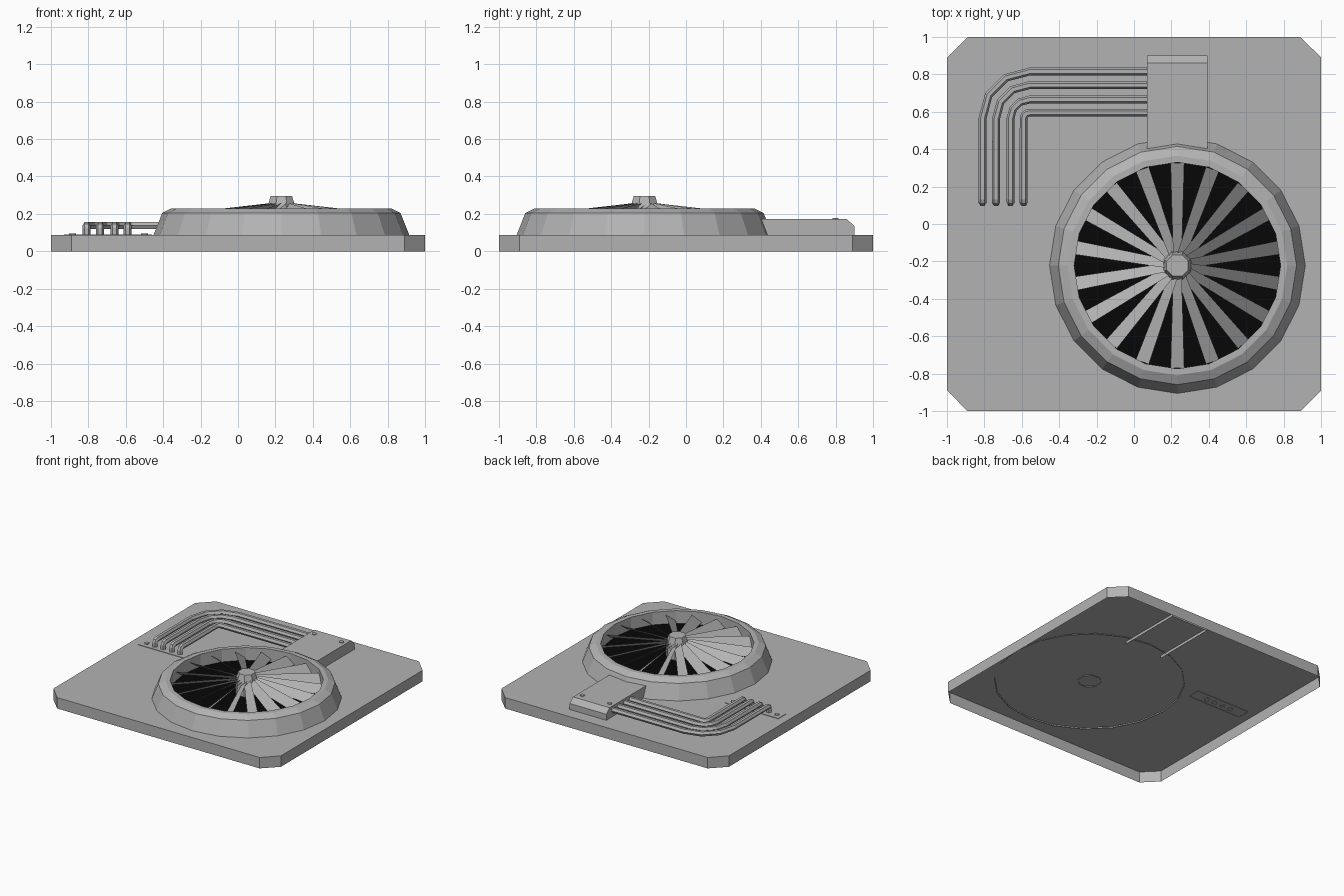
import bpy, bmesh
from math import pi, sin, cos
from mathutils import Vector

if "Cube" in bpy.data.objects:
    bpy.data.objects.remove(bpy.data.objects["Cube"])

FX, FY = 0.232, -0.222    # fan centre
TOP = 0.087               # height of base sheet
SIDES, BLADES = 20, 18


def make(name, verts, faces, mat=None):
    me = bpy.data.meshes.new(name)
    me.from_pydata(verts, [], faces)
    if mat:
        me.materials.append(mat)
    ob = bpy.data.objects.new(name, me)
    bpy.context.collection.objects.link(ob)
    return ob


def recalc(ob):
    bm = bmesh.new()
    bm.from_mesh(ob.data)
    bmesh.ops.recalc_face_normals(bm, faces=bm.faces)
    bm.to_mesh(ob.data)
    bm.free()


def lathe(name, profile, n, cx, cy, cap=False, phase=0.0, mat=None):
    """Revolve (radius, z) pairs from outside bottom upward, optional top cap."""
    verts, faces = [], []
    for r, z in profile:
        for i in range(n):
            a = phase + 2 * pi * i / n
            verts.append((cx + r * cos(a), cy + r * sin(a), z))
    for k in range(len(profile) - 1):
        for i in range(n):
            j = (i + 1) % n
            faces.append((k * n + i, k * n + j, (k + 1) * n + j, (k + 1) * n + i))
    if cap:
        faces.append([(len(profile) - 1) * n + i for i in range(n)])
    return make(name, verts, faces, mat)


def bolt(name, x, y, z):
    return lathe(name, [(0.019, z - 0.002), (0.019, z + 0.005)], 6, x, y, cap=True)


# base plate: chamfered square sheet with a skirt, open underneath
c = 0.89
outline = [(-c, -1), (c, -1), (1, -c), (1, c), (c, 1), (-c, 1), (-1, c), (-1, -c)]
verts = [(x, y, z) for z in (0, TOP) for x, y in outline]
faces = [(i, (i + 1) % 8, (i + 1) % 8 + 8, i + 8) for i in range(8)] + [list(range(8, 16))]
make("base_plate", verts, faces)

# fan housing ring and dark well floor
black = bpy.data.materials.new("dark")
black.diffuse_color = (0.002, 0.002, 0.002, 1)
black.use_nodes = True
black.node_tree.nodes["Principled BSDF"].inputs["Base Color"].default_value = black.diffuse_color
lathe("fan_housing", [(0.687, TOP - 0.008), (0.637, 0.205), (0.587, 0.23),
                      (0.552, 0.23), (0.552, 0.125)], SIDES, FX, FY)
lathe("fan_well", [(0.554, 0.13)], SIDES, FX, FY, cap=True, mat=black)

# fan hub
lathe("fan_hub", [(0.086, TOP - 0.006), (0.08, 0.24), (0.062, 0.295)],
      8, FX, FY, cap=True, phase=pi / 8)

# pitched fan blades, counter-clockwise edge higher
verts, faces = [], []
for i in range(BLADES):
    a = pi / 2 + 2 * pi * i / BLADES
    rad, tan = Vector((cos(a), sin(a), 0)), Vector((-sin(a), cos(a), 0))
    b = len(verts)
    for r, w, lo, hi in ((0.06, 0.023, 0.215, 0.257), (0.548, 0.037, 0.15, 0.202)):
        o = Vector((FX, FY, 0)) + rad * r
        verts += [o - tan * w + Vector((0, 0, lo)), o + tan * w + Vector((0, 0, hi))]
    faces.append((b, b + 2, b + 3, b + 1))
make("fan_blades", verts, faces)

# duct box with chamfered rear edge, open underneath and towards the fan
LOW = TOP - 0.022
prof = [(0.38, LOW), (0.38, 0.172), (0.86, 0.172), (0.9, 0.135), (0.9, LOW)]
verts = [(x, y, z) for x in (0.07, 0.392) for y, z in prof]
faces = [(i, i + 1, i + 6, i + 5) for i in (1, 2, 3)] + [(0, 1, 2, 3, 4), (9, 8, 7, 6, 5)]
recalc(make("duct_box", verts, faces))
for i, x in enumerate((0.11, 0.35)):
    bolt(f"duct_bolt_{i}", x, 0.8, 0.172)

# pipes: concentric bends from the flange to the duct box
PR, PZ, BX, BY = 0.021, 0.138, -0.56, 0.565
cu = bpy.data.curves.new("pipes", 'CURVE')
cu.dimensions = '3D'
cu.bevel_depth = PR
cu.bevel_resolution = 1
for r in (0.25, 0.177, 0.1, 0.03):
    x = BX - r
    pts = [(x, 0.115, TOP - 0.003), (x, 0.115, 0.12), (x, 0.122, 0.133), (x, 0.135, PZ)]
    pts += [(BX - r * cos(k * pi / 6), BY + r * sin(k * pi / 6), PZ) for k in range(4)]
    pts.append((0.09, BY + r, PZ))
    sp = cu.splines.new('POLY')
    sp.points.add(len(pts) - 1)
    sp.use_smooth = False
    for p, q in zip(sp.points, pts):
        p.co = (*q, 1)
bpy.context.collection.objects.link(bpy.data.objects.new("pipes", cu))

# thin pipe flange with a bolt at each end
z0, z1 = TOP - 0.003, TOP + 0.004
rect = [(-0.93, 0.07), (-0.46, 0.07), (-0.46, 0.17), (-0.93, 0.17)]
make("pipe_flange", [(x, y, z) for z in (z0, z1) for x, y in rect],
     [(i, (i + 1) % 4, (i + 1) % 4 + 4, i + 4) for i in range(4)] + [(4, 5, 6, 7)])
for i, x in enumerate((-0.885, -0.5)):
    bolt(f"flange_bolt_{i}", x, 0.12, z1)

# uniform mid grey on everything but the well
grey = bpy.data.materials.new("grey")
grey.diffuse_color = (0.45, 0.45, 0.45, 1)
grey.use_nodes = True
grey.node_tree.nodes["Principled BSDF"].inputs["Base Color"].default_value = grey.diffuse_color
for ob in bpy.data.objects:
    if not ob.data.materials:
        ob.data.materials.append(grey)
